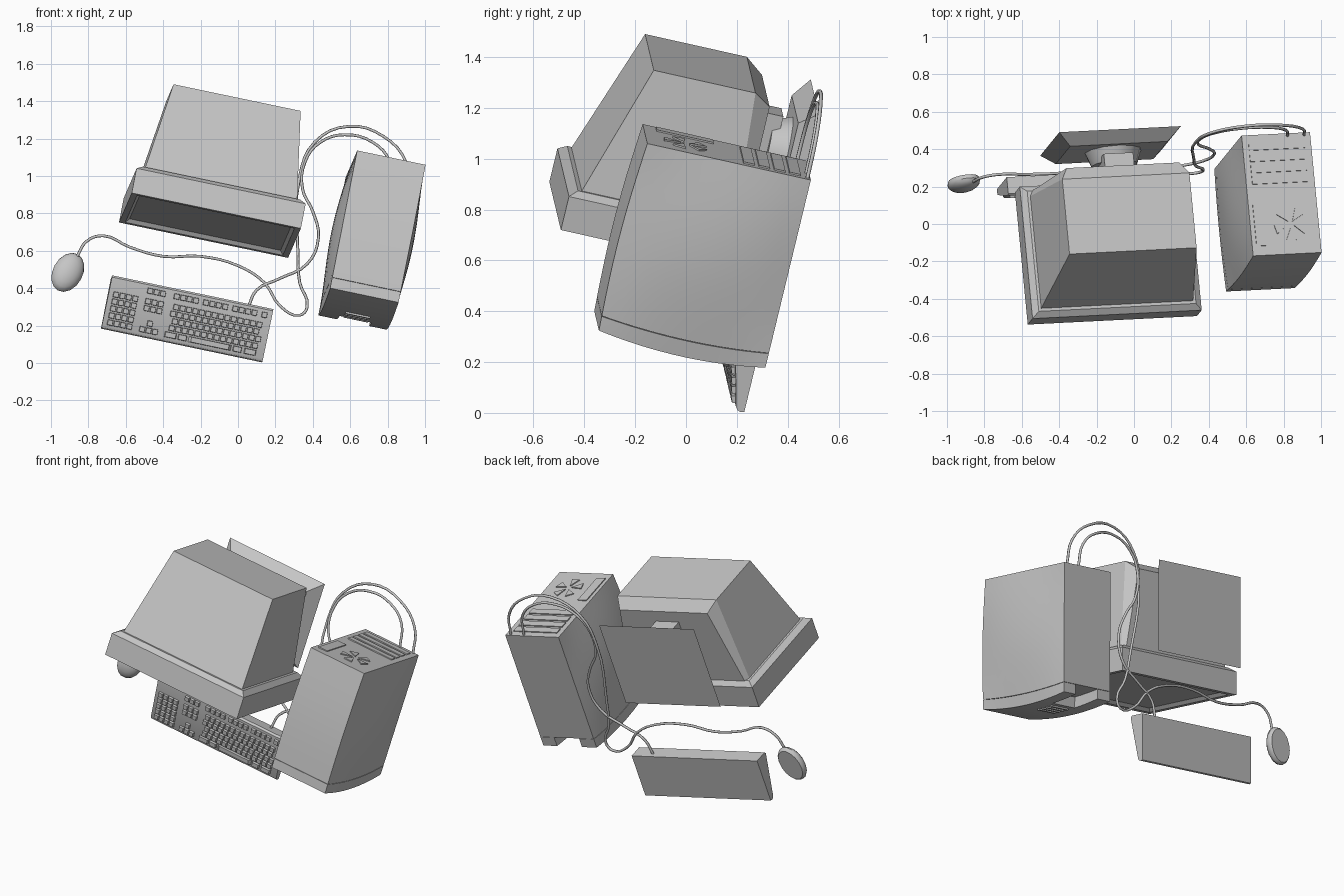
import bpy, bmesh, math
from mathutils import Matrix, Vector

if "Cube" in bpy.data.objects:
    bpy.data.objects.remove(bpy.data.objects["Cube"])

# Whole desk set shares one tilted frame: right, back, up
RIGHT = Vector((0.978, 0.049, -0.205)).normalized()
UP = Vector((0.094, -0.972, 0.217))
UP = (UP - RIGHT * UP.dot(RIGHT)).normalized()
BACK = UP.cross(RIGHT)
FRAME = Matrix((RIGHT, BACK, UP)).transposed().to_4x4()

grey = bpy.data.materials.new("plain_grey")
grey.use_nodes = True
grey.diffuse_color = (0.56, 0.56, 0.56, 1)
grey.node_tree.nodes["Principled BSDF"].inputs["Base Color"].default_value = grey.diffuse_color


def finish(name, bm):
    bmesh.ops.recalc_face_normals(bm, faces=bm.faces)
    mesh = bpy.data.meshes.new(name)
    bm.to_mesh(mesh)
    bm.free()
    mesh.materials.append(grey)
    obj = bpy.data.objects.new(name, mesh)
    bpy.context.collection.objects.link(obj)
    obj.matrix_world = FRAME
    return obj


def add_box(bm, low, high):
    low, high = Vector(low), Vector(high)
    place = Matrix.Translation((low + high) / 2) @ Matrix.Diagonal((*(high - low), 1))
    return bmesh.ops.create_cube(bm, size=1, matrix=place)


def box(name, low, high, cuts=0, shape=None):
    bm = bmesh.new()
    add_box(bm, low, high)
    if cuts:
        bmesh.ops.subdivide_edges(bm, edges=bm.edges, cuts=cuts, use_grid_fill=True)
    if shape:
        for v in bm.verts:
            shape(v.co)
    return finish(name, bm)


def prism(name, points, along):
    bm = bmesh.new()
    face = bm.faces.new([bm.verts.new(p) for p in points])
    new = bmesh.ops.extrude_face_region(bm, geom=[face], use_keep_orig=True)["geom"]
    bmesh.ops.translate(bm, vec=along, verts=[g for g in new if isinstance(g, bmesh.types.BMVert)])
    return finish(name, bm)


# Monitor bezel: shallow recessed screen in front, sloped shoulder behind
bm = bmesh.new()
add_box(bm, (-0.768, 0.636, -0.06), (0.157, 0.774, 0.666))
bm.normal_update()
front = min(bm.faces, key=lambda f: f.calc_center_median().y)
rear = max(bm.faces, key=lambda f: f.calc_center_median().y)
bmesh.ops.inset_region(bm, faces=[front], thickness=0.045)
bmesh.ops.inset_region(bm, faces=[front], thickness=0.025, depth=-0.02)
bmesh.ops.inset_region(bm, faces=[rear], thickness=0.046, depth=0.024)
finish("monitor_bezel", bm)


# Tapered monitor housing with chamfered lower edges
def housing_ring(left, right, top, mid, low, chamfer, depth, low_depth):
    return [(left, depth, top), (right, depth, top), (right, depth, mid),
            (right - chamfer, low_depth, low), (left + chamfer, low_depth, low), (left, depth, mid)]


bm = bmesh.new()
near = [bm.verts.new(p) for p in housing_ring(-0.722, 0.111, 0.62, 0.0, -0.03, 0.015, 0.79, 0.79)]
far = [bm.verts.new(p) for p in housing_ring(-0.65, 0.045, 0.447, 0.035, -0.036, 0.04, 1.32, 1.27)]
for i in range(6):
    j = (i + 1) % 6
    bm.faces.new((near[i], near[j], far[j], far[i]))
bm.faces.new(near)
bm.faces.new([far[i] for i in (0, 1, 2, 5)])
bm.faces.new(far[2:])
finish("monitor_housing", bm)

# Stand: block, swivel cone and bevelled base plate
box("stand_neck", (-0.385, 0.95, -0.12), (-0.225, 1.2, -0.03))
bm = bmesh.new()
bmesh.ops.create_cone(bm, cap_ends=True, segments=12, radius1=0.155, radius2=0.125, depth=0.08,
                      matrix=Matrix.Translation((-0.3, 1.04, -0.13)))
finish("stand_swivel", bm)
bm = bmesh.new()
plate = add_box(bm, (-0.635, 0.747, -0.23), (0.03, 1.29, -0.165))["verts"]
for v in plate:
    if v.co.z > -0.2:
        v.co.x += 0.066 if v.co.x < -0.3 else -0.066
        v.co.y += 0.066 if v.co.y < 1 else -0.066
finish("stand_base", bm)


# Tower: cheeks, top and front swell gently outward
def swell(co):
    t = (co.y - 0.392) / 0.773
    side = (co.x - 0.569) / 0.187
    height = (co.z - 0.142) / 0.333
    arch = max(0, 1 - height * height)
    co.x += side * 0.033 * math.sin(math.pi * t) * arch
    co.z += max(0, height) * (0.015 * math.sin(math.pi * t) + 0.012 * (1 - t))
    co.y -= 0.03 * arch * max(0, 1 - 4 * t)


L, R, TOP, FLOOR, SEAM = 0.382, 0.756, 0.472, -0.19, 0.45
box("tower_case", (L, SEAM + 0.002, FLOOR), (R, 1.165, TOP), 9, swell)
box("tower_front_panel", (L, 0.392, 0), (R, SEAM, TOP), 7, swell)
box("tower_front_foot_right", (L, 0.392, FLOOR), (0.485, SEAM, 0), 5, swell)
box("tower_front_foot_left", (0.66, 0.392, FLOOR), (R, SEAM, 0), 5, swell)
for i in range(4):
    w = 0.03 + i * 0.035
    box("front_vent", (0.505, 0.384, w), (0.64, 0.4, w + 0.014), 3, swell)

# Rear details: expansion slots, port cover and fan opening
REAR, RAISE = 1.16, 0.011
for i in range(4):
    w = -0.15 + i * 0.062
    box("expansion_slot", (0.415, REAR, w), (0.72, REAR + RAISE, w + 0.045))
box("port_cover", (0.405, REAR, 0.19), (0.465, REAR + RAISE, 0.42))
for i in range(5):
    spin = math.radians(72 * i + 20)
    corners = [(0.02, 0), (0.09, -0.3), (0.09, 0.3)]
    prism("fan_opening", [(0.6 + r * math.cos(spin + a), REAR, 0.31 + r * math.sin(spin + a))
                          for r, a in corners], (0, RAISE, 0))

# Keyboard wedge
K_LEFT, K_RIGHT, K_FRONT, K_BACK, SLOPE = -0.745, 0.136, 0.077, 0.358, 0.25


def deck(v):
    return -0.178 + (v - K_FRONT) * SLOPE


profile = [(K_FRONT + 0.004, -0.21), (K_FRONT, deck(K_FRONT) - 0.018), (K_FRONT + 0.004, deck(K_FRONT) - 0.005),
           (K_FRONT + 0.014, deck(K_FRONT + 0.014)), (K_BACK - 0.012, deck(K_BACK - 0.012)),
           (K_BACK, deck(K_BACK) - 0.012), (K_BACK, -0.21)]
prism("keyboard_body", [(K_LEFT, v, w) for v, w in profile], (K_RIGHT - K_LEFT, 0, 0))

# Keycaps, laid out in blocks of rows
keys = bmesh.new()
PITCH = 0.035


def key(u, v, width=1):
    place = (Matrix.Translation((u, v, deck(v) + 0.005))
             @ Matrix.Rotation(math.atan(SLOPE), 4, "X")
             @ Matrix.Diagonal((PITCH * width - 0.004, PITCH - 0.004, 0.02, 1)))
    made = bmesh.ops.create_cube(keys, size=1, matrix=place)["verts"]
    centre = Vector((u, v))
    for vert in made:
        if vert.co.z > deck(vert.co.y) + 0.005:
            vert.co.xy = centre + (vert.co.xy - centre) * 0.85


def row(start, count, v):
    for i in range(count):
        key(start + i * PITCH, v)


ROWS = [0.112 + i * 0.037 for i in range(5)]
for r, v in enumerate(ROWS):
    row(-0.705, 4, v)
    if r:
        row(-0.385 + 0.009 * (r % 3), 14, v)
for u, width in ((-0.375, 2), (-0.31, 1.5), (-0.16, 7), (-0.01, 1.5), (0.06, 2)):
    key(u, ROWS[0], width)
for v in ROWS[3:]:
    row(-0.53, 3, v)
row(-0.53, 3, ROWS[0])
key(-0.53 + PITCH, ROWS[1])
for start, count in ((-0.53, 3), (-0.385, 4), (-0.225, 4), (-0.065, 4), (0.095, 1)):
    row(start, count, 0.315)
finish("keycaps", keys)

# Mouse: domed egg with a flat underside
bm = bmesh.new()
bmesh.ops.create_uvsphere(bm, u_segments=16, v_segments=10, radius=1)
bmesh.ops.bisect_plane(bm, geom=bm.verts[:] + bm.edges[:] + bm.faces[:], dist=0.001,
                       plane_co=(0, 0, -0.45), plane_no=(0, 0, -1), clear_outer=True)
bmesh.ops.holes_fill(bm, edges=[e for e in bm.edges if e.is_boundary])
bmesh.ops.transform(bm, verts=bm.verts, matrix=Matrix.Translation((-0.978, 0.342, -0.195))
                    @ Matrix.Rotation(math.radians(-17), 4, "Z") @ Matrix.Diagonal((0.08, 0.114, 0.05, 1)))
finish("mouse", bm)


# Cables run along the desk, so each point needs only across and height
def cable(name, path, drop=-0.178):
    curve = bpy.data.curves.new(name, "CURVE")
    curve.dimensions = "3D"
    curve.bevel_depth = 0.008
    curve.bevel_resolution = 1
    curve.resolution_u = 4
    curve.use_fill_caps = True
    spline = curve.splines.new("BEZIER")
    spline.bezier_points.add(len(path) - 1)
    for point, (x, z) in zip(spline.bezier_points, path):
        point.co = (x, (UP.x * x + UP.z * z - drop) / -UP.y, z)
        point.handle_left_type = point.handle_right_type = "AUTO"
    curve.materials.append(grey)
    bpy.context.collection.objects.link(bpy.data.objects.new(name, curve))


cable("mouse_cable", [(-0.86, 0.57), (-0.81, 0.65), (-0.72, 0.68), (-0.58, 0.62), (-0.4, 0.57), (-0.2, 0.57),
                      (0, 0.52), (0.14, 0.43), (0.23, 0.3), (0.33, 0.255), (0.37, 0.3), (0.33, 0.43),
                      (0.32, 0.6), (0.33, 1), (0.41, 1.18), (0.59, 1.265), (0.78, 1.21), (0.9, 1.07), (0.91, 0.92)])
cable("keyboard_cable", [(0.055, 0.3), (0.1, 0.39), (0.22, 0.45), (0.37, 0.53), (0.43, 0.67), (0.4, 0.81),
                         (0.345, 0.93), (0.36, 1.08), (0.44, 1.18), (0.57, 1.22), (0.72, 1.18), (0.81, 1.08), (0.82, 0.94)])

# Smooth the swollen surfaces while keeping hard edges
bpy.ops.object.select_all(action="DESELECT")
for obj in bpy.context.scene.objects:
    if obj.type == "MESH":
        obj.select_set(True)
        bpy.context.view_layer.objects.active = obj
bpy.ops.object.shade_smooth_by_angle(angle=math.radians(30))
